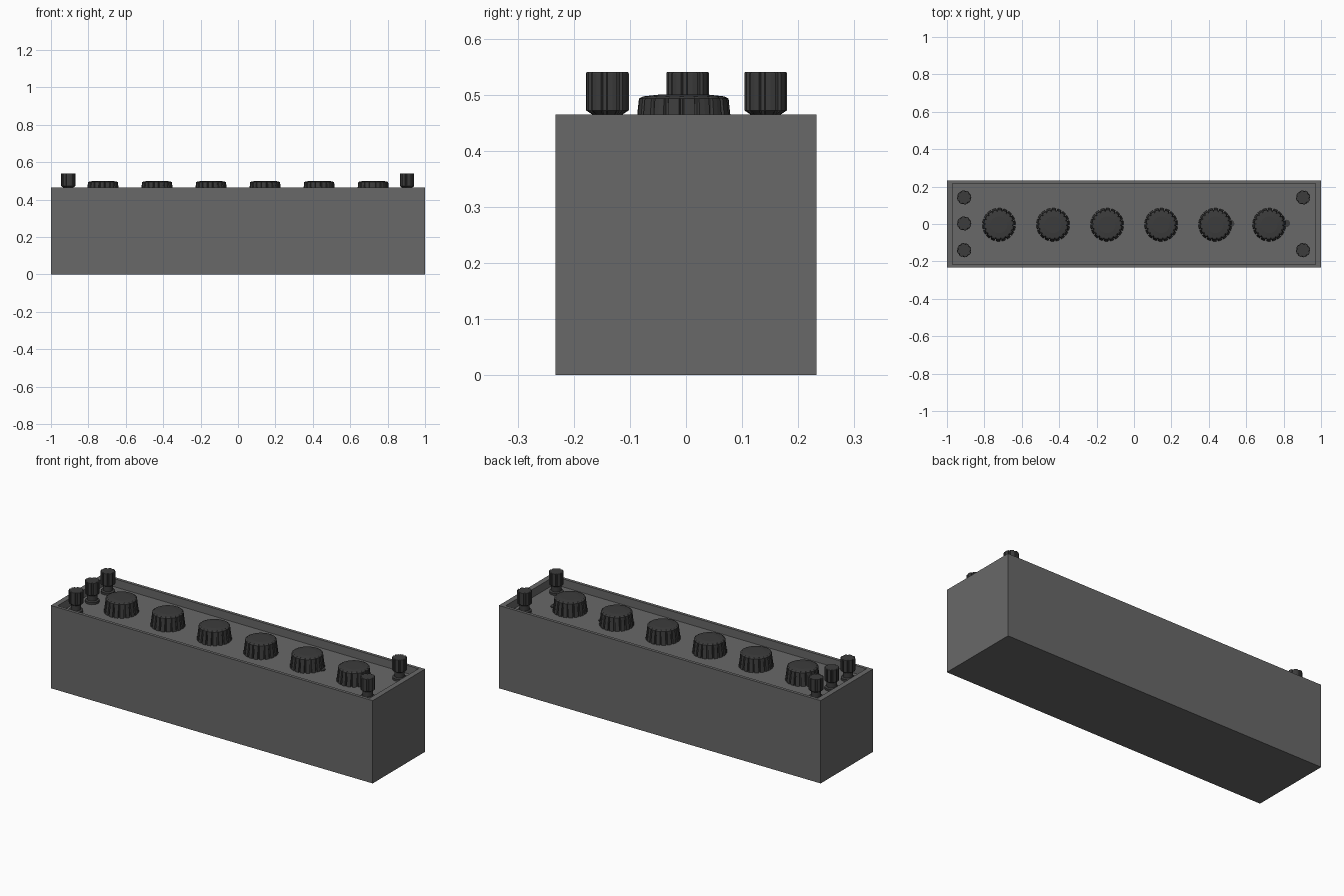
import bpy, bmesh, math

if "Cube" in bpy.data.objects:
    bpy.data.objects.remove(bpy.data.objects["Cube"])

TOP, FLOOR = 0.465, 0.42


def material(name, v):
    m = bpy.data.materials.new(name)
    m.diffuse_color = (v, v, v, 1)
    m.use_nodes = True
    m.node_tree.nodes["Principled BSDF"].inputs["Base Color"].default_value = m.diffuse_color
    return m


grey = material("case grey", 0.138)
dark = material("knob charcoal", 0.045)


def finish(bm, name, mat, loc=(0, 0, 0)):
    bmesh.ops.recalc_face_normals(bm, faces=bm.faces)
    me = bpy.data.meshes.new(name)
    bm.to_mesh(me)
    bm.free()
    me.materials.append(mat)
    ob = bpy.data.objects.new(name, me)
    ob.location = loc
    bpy.context.collection.objects.link(ob)
    return ob


def fluted(name, loc, teeth, rings, land=0.7):
    """Stack of rings (z, radius, groove depth) with evenly spaced grooves."""
    bm = bmesh.new()
    loops = []
    step = 2 * math.pi / teeth
    for z, r, d in rings:
        loop = []
        for i in range(teeth):
            for f, cut in ((0, 0), (land / 2, 0), (land, 0),
                           (land + 0.08, d), (0.92, d)):
                a = (i + f) * step
                loop.append(bm.verts.new(((r - cut) * math.cos(a),
                                          (r - cut) * math.sin(a), z)))
        loops.append(loop)
    for lo, hi in zip(loops, loops[1:]):
        n = len(lo)
        for i in range(n):
            j = (i + 1) % n
            bm.faces.new((lo[i], lo[j], hi[j], hi[i]))
    bm.faces.new(loops[0])
    bm.faces.new(loops[-1])
    return finish(bm, name, dark, loc)


# Case with a sunken control panel
bm = bmesh.new()
bmesh.ops.create_cube(bm, size=1)
for v in bm.verts:
    v.co = (v.co.x * 2, v.co.y * 0.466, (v.co.z + 0.5) * TOP)
top = max(bm.faces, key=lambda f: f.calc_center_median().z)
bmesh.ops.inset_region(bm, faces=[top], thickness=0.02)
for v in top.verts:
    v.co.x = math.copysign(0.97, v.co.x)
    v.co.y = math.copysign(0.216, v.co.y)
down = bmesh.ops.extrude_discrete_faces(bm, faces=[top])["faces"][0]
for v in down.verts:
    v.co.z = FLOOR
finish(bm, "case", grey)

# Row of large grooved dials
dial = [(0, 0.089, 0.010), (0.045, 0.083, 0.007), (0.073, 0.080, 0.004),
        (0.077, 0.072, 0), (0.080, 0.045, 0)]
for i in range(6):
    fluted("dial_%d" % (i + 1), (-0.722 + i * 0.289, -0.004, FLOOR), 18, dial)

# Small terminal caps on necks with a base collar
post = [(0, 0.036, 0), (0.012, 0.036, 0), (0.016, 0.026, 0), (0.044, 0.026, 0),
        (0.052, 0.038, 0.005), (0.118, 0.038, 0.005), (0.120, 0.037, 0.005)]
spots = [(-0.908, 0.142), (-0.908, 0.003), (-0.908, -0.140),
         (0.904, 0.142), (0.904, -0.140)]
for i, (x, y) in enumerate(spots):
    fluted("terminal_%d" % (i + 1), (x, y, FLOOR), 8, post, 0.6)

# Small low studs beside the last two dials
for i, x in enumerate((0.517, 0.815)):
    fluted("stud_%d" % (i + 1), (x, 0.003, FLOOR), 4,
           [(0, 0.02, 0), (0.005, 0.02, 0)])
